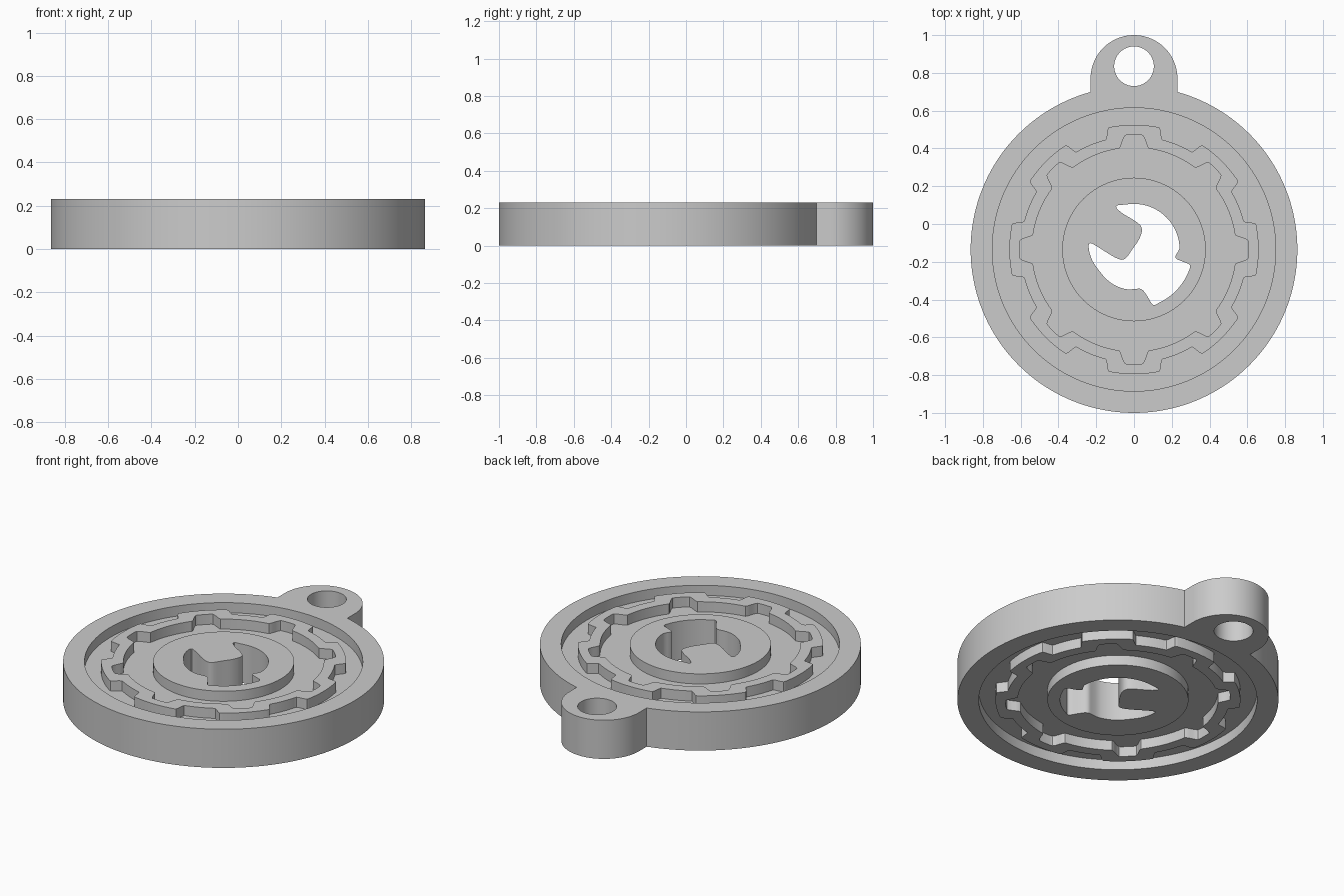
import bpy, bmesh
from math import sin, cos, pi, radians, acos

HEIGHT = 0.23
DEPTH = 0.06          # recess depth on each face
CY = -0.135           # centre of the disc along y

cube = bpy.data.objects.get("Cube")
if cube:
    bpy.data.objects.remove(cube, do_unlink=True)

grey = bpy.data.materials.new("plain grey")
grey.use_nodes = True
COLOUR = (0.6, 0.6, 0.6, 1)
grey.diffuse_color = COLOUR
grey.node_tree.nodes["Principled BSDF"].inputs["Base Color"].default_value = COLOUR


def arc(r, start=0, end=360, n=128, cy=CY):
    """Points along an arc, angles in degrees; a full turn omits the last point."""
    full = abs(end - start) == 360
    steps = n if full else n - 1
    angles = [radians(start + (end - start) * i / steps) for i in range(n)]
    return [(r * cos(a), cy + r * sin(a)) for a in angles]


def toothed(base, tip, flat, foot, n=480):
    """Eight-toothed outline with softly ramped flanks."""
    points = []
    for i in range(n):
        degrees = 360 * i / n
        off = abs((degrees + 22.5) % 45 - 22.5)
        t = min(1, max(0, (foot - off) / (foot - flat)))
        r = base + (tip - base) * t * t * (3 - 2 * t)
        a = radians(degrees)
        points.append((r * cos(a), CY + r * sin(a)))
    return points


def soften(points, rounds=2):
    """Cut corners of a closed outline to round it."""
    for _ in range(rounds):
        cut = []
        for (ax, ay), (bx, by) in zip(points, points[1:] + points[:1]):
            cut += [(ax * .75 + bx * .25, ay * .75 + by * .25),
                    (ax * .25 + bx * .75, ay * .25 + by * .75)]
        points = cut
    return points


def plate(name, outlines, low, high):
    """Extrude filled outlines (the inner ones are holes) between two heights."""
    curve = bpy.data.curves.new(name, 'CURVE')
    curve.dimensions = '2D'
    curve.fill_mode = 'BOTH'
    curve.extrude = (high - low) / 2
    for outline in outlines:
        spline = curve.splines.new('POLY')
        spline.points.add(len(outline) - 1)
        for p, (x, y) in zip(spline.points, outline):
            p.co = (x, y, 0, 1)
        spline.use_cyclic_u = True
    helper = bpy.data.objects.new(name + " outline", curve)
    mesh = bpy.data.meshes.new_from_object(helper)
    bpy.data.objects.remove(helper)
    bpy.data.curves.remove(curve)

    bm = bmesh.new()
    bm.from_mesh(mesh)
    bmesh.ops.remove_doubles(bm, verts=bm.verts, dist=0.0001)
    bmesh.ops.translate(bm, verts=bm.verts, vec=(0, 0, (low + high) / 2))
    bmesh.ops.recalc_face_normals(bm, faces=bm.faces)
    bm.to_mesh(mesh)
    bm.free()
    mesh.name = name
    mesh.materials.clear()
    mesh.materials.append(grey)
    obj = bpy.data.objects.new(name, mesh)
    bpy.context.collection.objects.link(obj)
    bpy.ops.object.select_all(action='DESELECT')
    obj.select_set(True)
    bpy.context.view_layer.objects.active = obj
    bpy.ops.object.shade_smooth_by_angle(angle=radians(30))
    return obj


# Outer rim joined to the hanging lug
R, LUG = 0.865, 0.23
join = acos(LUG / R) * 180 / pi
rim = arc(R, 180 - join, 360 + join, n=144) + arc(LUG, 0, 180, n=48, cy=0.77)
plate("outer_rim", [rim, arc(0.75), arc(0.105, n=64, cy=0.835)], 0, HEIGHT)

# Thin web between rim and boss
plate("web", [arc(0.76), arc(0.37)], DEPTH, HEIGHT - DEPTH)

# Raised toothed ring on both faces
plate("toothed_ring", [toothed(0.6, 0.66, 11.7, 14.5),
                       toothed(0.54, 0.607, 4, 8.5)], 0, HEIGHT)

# Central boss with a keyhole: round upper side, wide lobe, hooked tongue
keyhole = arc(0.242, 100, 0, n=14)
keyhole += [(0.21, -0.18), (0.26, -0.2), (0.302, -0.215)]
keyhole += arc(0.312, -22, -66, n=8)
keyhole += [(0.1, -0.435), (0.07, -0.38), (0.04, -0.34), (0, -0.345)]
keyhole += arc(0.215, 260, 215, n=6)
keyhole += [(-0.22, -0.2), (-0.24, -0.14), (-0.24, -0.095), (-0.2, -0.115),
            (-0.1, -0.18), (-0.05, -0.195), (-0.01, -0.135), (0.03, -0.08),
            (0.048, -0.02), (0.01, 0.015), (-0.07, 0.06), (-0.105, 0.098)]
plate("center_boss", [arc(0.38), soften(keyhole)], 0, HEIGHT)
